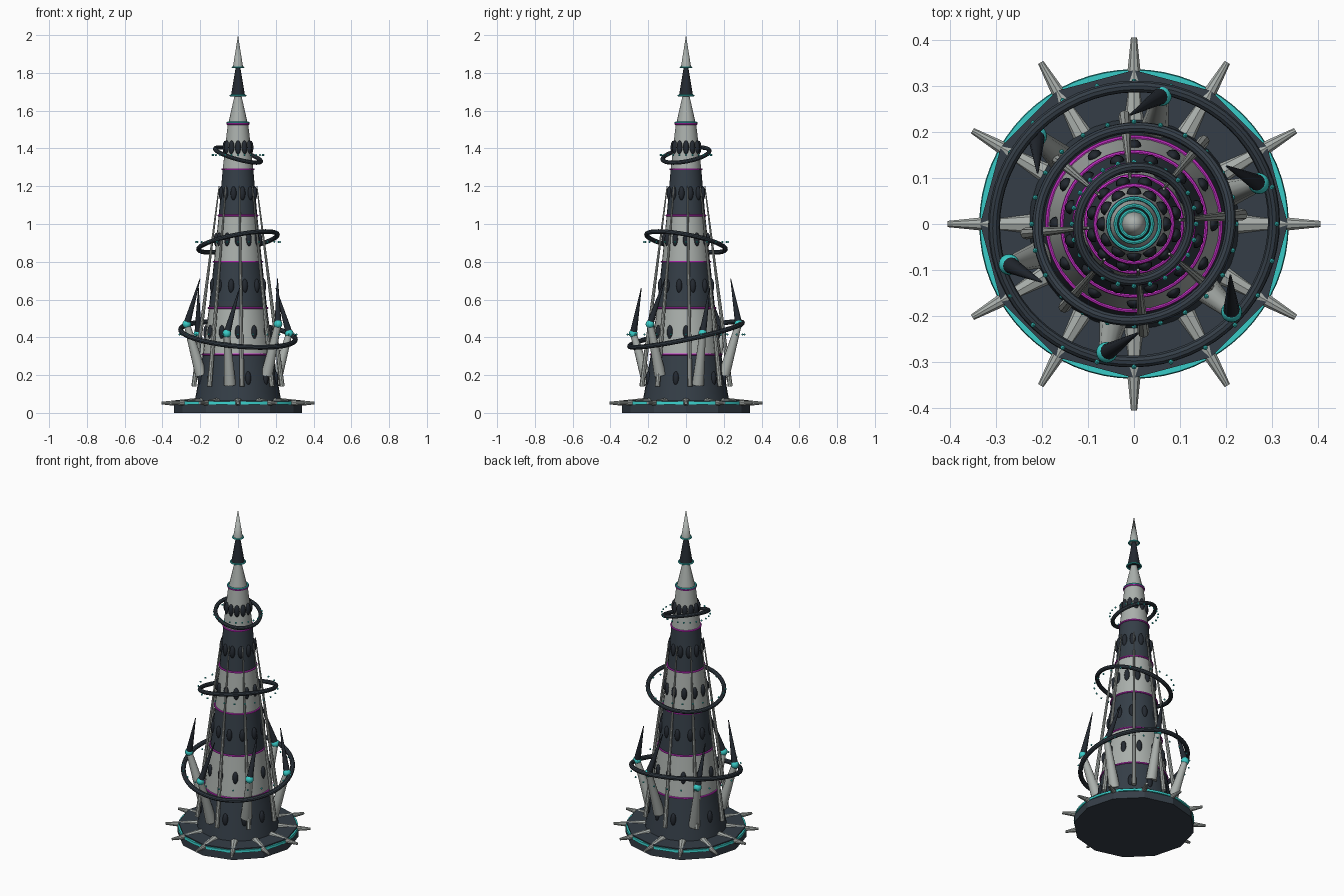
import bpy, bmesh, math
from mathutils import Vector, Matrix

if "Cube" in bpy.data.objects:
    bpy.data.objects.remove(bpy.data.objects["Cube"])


def mat(name, rgb):
    m = bpy.data.materials.new(name)
    m.diffuse_color = (*rgb, 1)
    m.use_nodes = True
    m.node_tree.nodes["Principled BSDF"].inputs["Base Color"].default_value = m.diffuse_color
    return m


SLATE = mat("slate", (0.035, 0.048, 0.063))
BLACK = mat("dark_glass", (0.017, 0.022, 0.03))
STONE = mat("pale_stone", (0.40, 0.43, 0.41))
TEAL = mat("teal", (0.04, 0.60, 0.57))
PINK = mat("magenta", (0.60, 0.03, 0.60))


def finish(name, bm, material, smooth=True):
    me = bpy.data.meshes.new(name)
    bmesh.ops.recalc_face_normals(bm, faces=bm.faces)
    bm.to_mesh(me)
    bm.free()
    ob = bpy.data.objects.new(name, me)
    bpy.context.collection.objects.link(ob)
    me.materials.append(material)
    if smooth:
        bpy.ops.object.select_all(action='DESELECT')
        ob.select_set(True)
        bpy.context.view_layer.objects.active = ob
        bpy.ops.object.shade_smooth_by_angle(angle=math.radians(35))
    return ob


def polar(r, deg, z):
    a = math.radians(deg)
    return Vector((r * math.cos(a), r * math.sin(a), z))


def add_cone(bm, p, q, r1, r2, n=12):
    d = q - p
    rot = d.to_track_quat('Z', 'Y').to_matrix().to_4x4() if d.xy.length > 1e-6 else Matrix()
    bmesh.ops.create_cone(bm, cap_ends=True, segments=n, radius1=r1, radius2=r2,
                          depth=d.length, matrix=Matrix.Translation((p + q) / 2) @ rot)


def cone(name, material, z0, z1, r1, r2, n=32, smooth=True):
    bm = bmesh.new()
    add_cone(bm, Vector((0, 0, z0)), Vector((0, 0, z1)), r1, r2, n)
    return finish(name, bm, material, smooth)


def ring(name, material, z, R, t, slope_x=0, slope_y=0, n=64, k=10):
    """Torus lying in the plane z + slope_x * x + slope_y * y."""
    rot = Vector((-slope_x, -slope_y, 1)).to_track_quat('Z', 'Y').to_matrix() if slope_x else Matrix.Identity(3)
    bm = bmesh.new()
    rows = []
    for i in range(n):
        row = []
        for j in range(k):
            b = math.tau * j / k
            p = polar(R + t * math.cos(b), 360 * i / n, t * math.sin(b))
            row.append(bm.verts.new(rot @ p + Vector((0, 0, z))))
        rows.append(row)
    for i in range(n):
        for j in range(k):
            a, b = rows[i], rows[(i + 1) % n]
            bm.faces.new((a[j], b[j], b[(j + 1) % k], a[(j + 1) % k]))
    return finish(name, bm, material)


# Base plates and teal edge
cone("base_plate", SLATE, 0, 0.045, 0.338, 0.338, 12, False)
cone("base_glow_edge", TEAL, 0.045, 0.059, 0.336, 0.334, 64)
cone("base_top_plate", SLATE, 0.059, 0.066, 0.334, 0.334, 12, False)

# Spikes around the base
bm = bmesh.new()
for i in range(12):
    add_cone(bm, polar(0.20, 30 * i, 0.052), polar(0.405, 30 * i, 0.052), 0.029, 0.007, 10)
finish("base_spikes", bm, STONE)

# Tower tiers with seams and oval windows
levels = [0.066, 0.31, 0.555, 0.80, 1.045, 1.29, 1.53]
radii = [0.228, 0.186, 0.154, 0.127, 0.102, 0.081, 0.054]
for i in range(6):
    z0, z1, r0, r1 = levels[i], levels[i + 1], radii[i], radii[i + 1]
    cone(f"tower_tier_{i + 1}", STONE if i % 2 else SLATE, z0, z1, r0, r1, 32)
    ring(f"tier_seam_{i + 1}", PINK, z1, r1 + 0.002, 0.005, k=8)
    bm = bmesh.new()
    for j in range(12):
        a = 30 * j + (0 if i % 2 else 15)
        m = (Matrix.Translation(polar((r0 + r1) / 2, a, (z0 + z1) / 2 - 0.005))
             @ Matrix.Rotation(math.radians(a), 4, 'Z') @ Matrix.Diagonal((0.014, 0.016, 0.037, 1)))
        bmesh.ops.create_uvsphere(bm, u_segments=12, v_segments=8, radius=1, matrix=m)
    finish(f"oval_windows_{i + 1}", bm, BLACK)

# Spire of stacked cones with collars
cone("spire_lower", STONE, 1.53, 1.68, 0.052, 0.018, 16)
cone("spire_middle", BLACK, 1.68, 1.83, 0.037, 0.012, 12)
cone("spire_tip", STONE, 1.83, 2.0, 0.027, 0.0, 12)
for z, R in ((1.537, 0.056), (1.68, 0.040), (1.83, 0.029)):
    ring("spire_collar", TEAL, z, R, 0.0045, n=32, k=8)

# Slender ribs leaning on the tower
bm = bmesh.new()
for i in range(8):
    a = 45 * i + 5
    add_cone(bm, polar(0.235, a, 0.14), polar(0.10, a, 1.2), 0.013, 0.003, 8)
finish("tower_ribs", bm, STONE)

# Six arms: pale strut, teal joint, dark horn
struts, joints, horns = bmesh.new(), bmesh.new(), bmesh.new()
for i in range(6):
    a = 18 + 60 * i
    z = 0.47 if i % 2 else 0.42
    elbow = polar(0.285, a, z)
    add_cone(struts, polar(0.205, a, z - 0.27), elbow, 0.032, 0.017)
    bmesh.ops.create_uvsphere(joints, u_segments=16, v_segments=10, radius=0.023,
                              matrix=Matrix.Translation(elbow))
    add_cone(horns, elbow, polar(0.237, a + 14, z + 0.24), 0.019, 0.002)
finish("arm_struts", struts, STONE)
finish("arm_joints", joints, TEAL)
finish("arm_horns", horns, BLACK)

# Tilted orbit rings, each with a level circle of small beads
for k, (z, R, t, sx, sy, rb) in enumerate((
        (0.415, 0.305, 0.013, -0.09, 0.21, 0.31),
        (0.905, 0.213, 0.012, 0.19, -0.19, 0.222),
        (1.365, 0.126, 0.011, -0.28, 0.19, 0.135))):
    ring(f"orbit_ring_{k + 1}", SLATE, z, R, t, sx, sy)
    bm = bmesh.new()
    for i in range(24):
        bmesh.ops.create_icosphere(bm, subdivisions=1, radius=0.006,
                                   matrix=Matrix.Translation(polar(rb, 15 * i, z)))
    finish(f"orbit_beads_{k + 1}", bm, TEAL)
